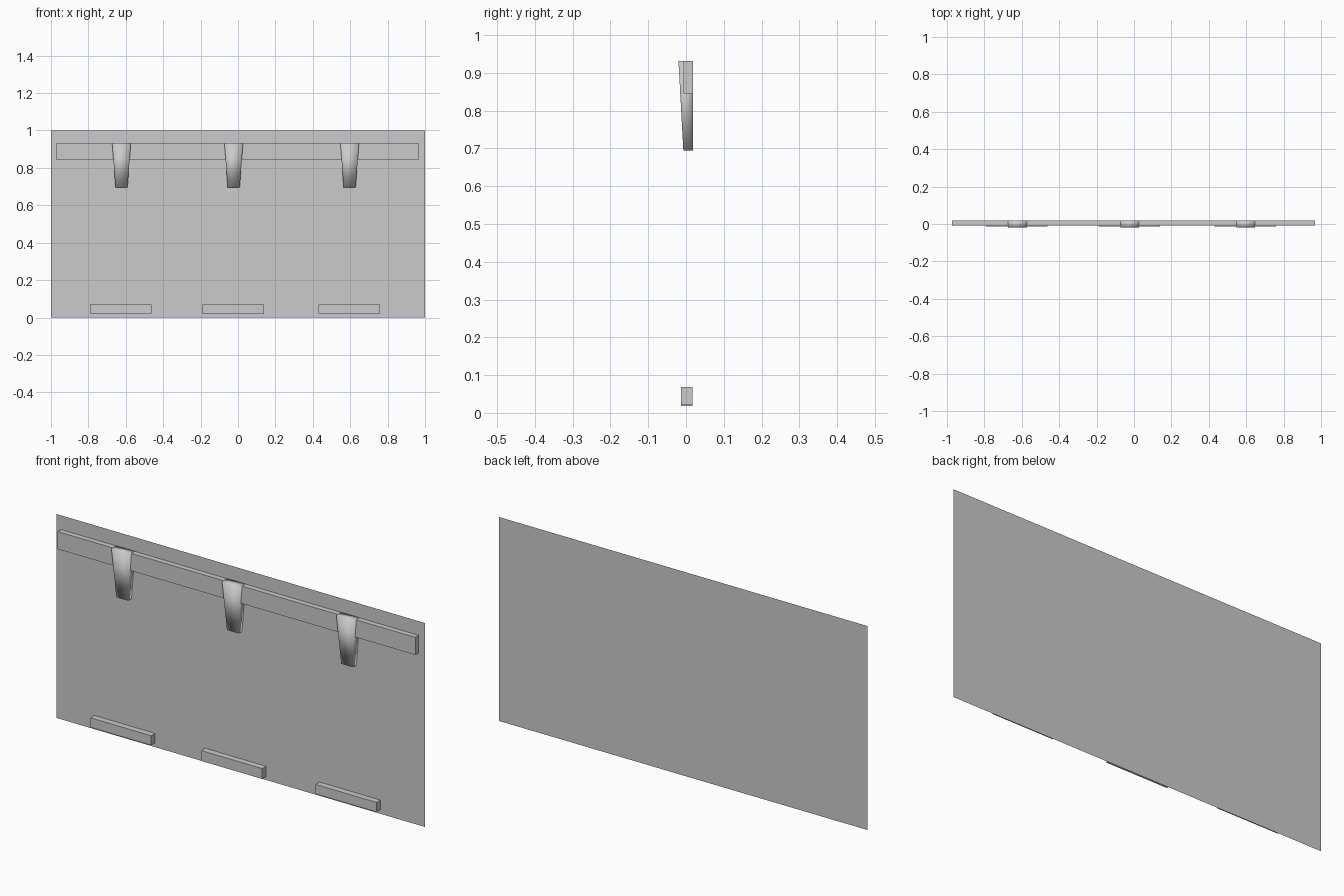
import bpy
import bmesh

if "Cube" in bpy.data.objects:
    bpy.data.objects.remove(bpy.data.objects["Cube"])

# one plain grey for every part
grey = bpy.data.materials.new("plain grey")
grey.diffuse_color = (0.6, 0.6, 0.6, 1)
grey.use_nodes = True
grey.node_tree.nodes["Principled BSDF"].inputs["Base Color"].default_value = grey.diffuse_color

BACK = 0.02  # plane the board lies in


def add_object(name, bm, smooth=False):
    bmesh.ops.recalc_face_normals(bm, faces=bm.faces)
    mesh = bpy.data.meshes.new(name)
    for f in bm.faces:
        f.smooth = smooth
    bm.to_mesh(mesh)
    bm.free()
    mesh.materials.append(grey)
    obj = bpy.data.objects.new(name, mesh)
    bpy.context.collection.objects.link(obj)
    return obj


def box(name, x0, x1, y0, y1, z0, z1, taper=None, smooth=False):
    """Box; taper = (side inset, front inset) applied at the bottom."""
    bm = bmesh.new()
    bmesh.ops.create_cube(bm, size=1)
    for v in bm.verts:
        right, rear, top = v.co.x > 0, v.co.y > 0, v.co.z > 0
        v.co = (x1 if right else x0, y1 if rear else y0, z1 if top else z0)
        if taper and not top:
            v.co.x += -taper[0] if right else taper[0]
            if not rear:
                v.co.y += taper[1]
    return add_object(name, bm, smooth)


# thin upright board: a single sheet facing the front
bm = bmesh.new()
corners = [(-1, 0), (1, 0), (1, 1), (-1, 1)]
bm.faces.new([bm.verts.new((x, BACK, z)) for x, z in corners])
add_object("board", bm)

# long rail near the top
box("rail", -0.973, 0.967, -0.007, BACK - 0.001, 0.845, 0.931)

# tapered brackets hanging over the rail
for i, x in enumerate((-0.623, -0.023, 0.597)):
    box(f"bracket_{i + 1}", x - 0.05, x + 0.05, -0.02, BACK - 0.001,
        0.694, 0.932, taper=(0.018, 0.013), smooth=True)

# low foot blocks along the bottom edge
for i, (x, z) in enumerate(((-0.627, 0.022), (-0.025, 0.018), (0.595, 0.022))):
    box(f"foot_block_{i + 1}", x - 0.165, x + 0.165, -0.013, 0.017, z, 0.069)
